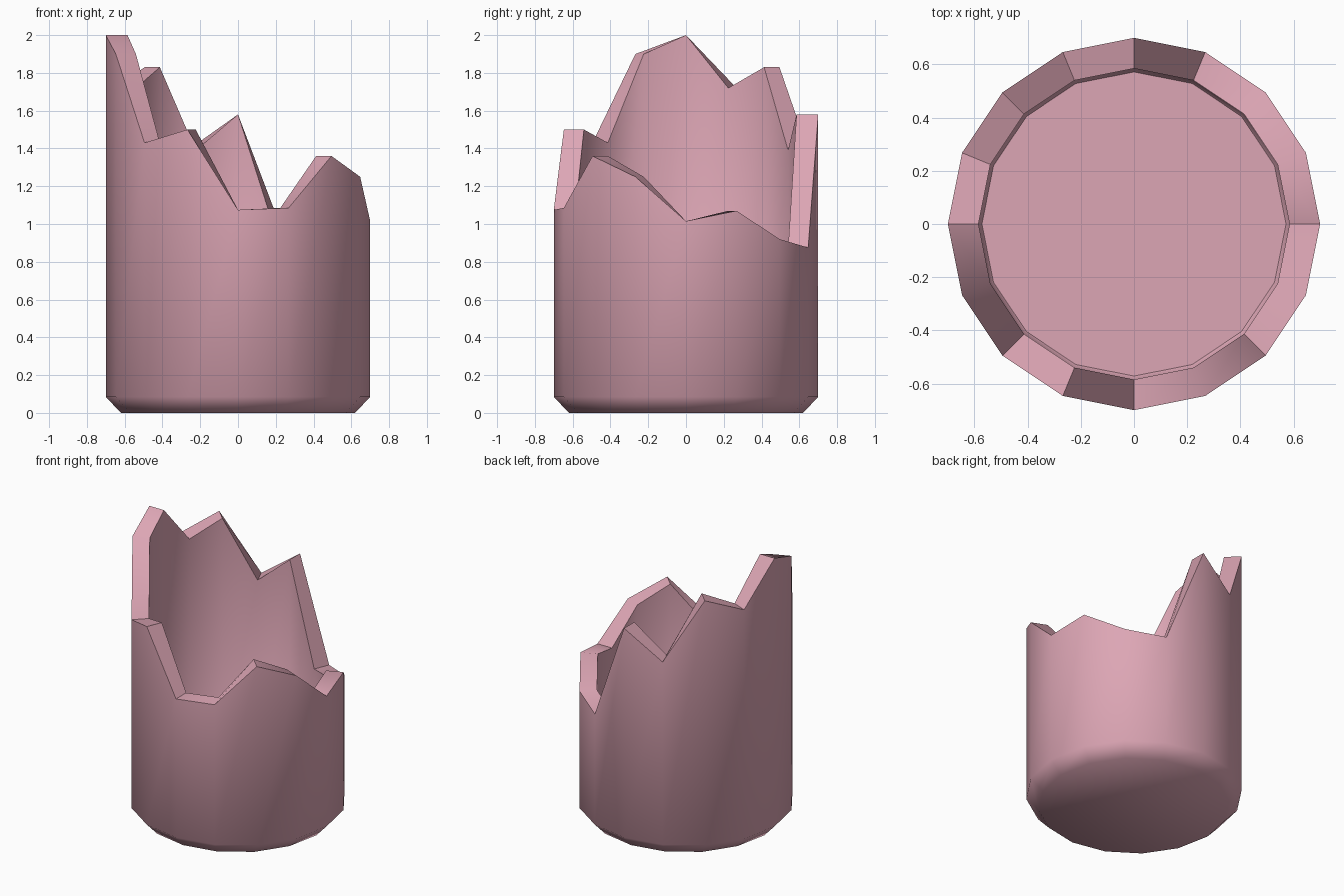
import bpy, bmesh, math

if "Cube" in bpy.data.objects:
    bpy.data.objects.remove(bpy.data.objects["Cube"])

SIDES = 16
# Broken-edge height at each side, counter-clockwise from +x
RIM = [1.015, 1.07, 0.92, 0.875, 1.58, 1.39, 1.83, 1.72,
       2.0, 1.9, 1.43, 1.5, 1.075, 1.085, 1.36, 1.25]
# Radius and height from the underside, over the jagged rim, to the inner floor
PROFILE = [(0.62, 0), (0.70, 0.085), (0.70, None),
           (0.585, None), (0.585, 0.133), (0.572, 0.115)]

bm = bmesh.new()
rings = []
for r, z in PROFILE:
    ring = []
    for i in range(SIDES):
        a = 2 * math.pi * i / SIDES
        h = RIM[i] if z is None else z
        ring.append(bm.verts.new((r * math.cos(a), r * math.sin(a), h)))
    rings.append(ring)

# Walls, chamfers and broken rim
for lo, hi in zip(rings, rings[1:]):
    for i in range(SIDES):
        j = (i + 1) % SIDES
        bm.faces.new((lo[i], lo[j], hi[j], hi[i]))

# Underside and inner floor
bm.faces.new(rings[0][::-1])
bm.faces.new(rings[-1])

mesh = bpy.data.meshes.new("broken_cup")
bm.to_mesh(mesh)
bm.free()
cup = bpy.data.objects.new("broken_cup", mesh)
bpy.context.collection.objects.link(cup)

# Pink surface
pink = bpy.data.materials.new("pink")
pink.diffuse_color = (0.72, 0.38, 0.46, 1)
pink.use_nodes = True
pink.node_tree.nodes["Principled BSDF"].inputs["Base Color"].default_value = pink.diffuse_color
mesh.materials.append(pink)

bpy.context.view_layer.objects.active = cup
cup.select_set(True)
bpy.ops.object.shade_smooth_by_angle(angle=math.radians(50))
